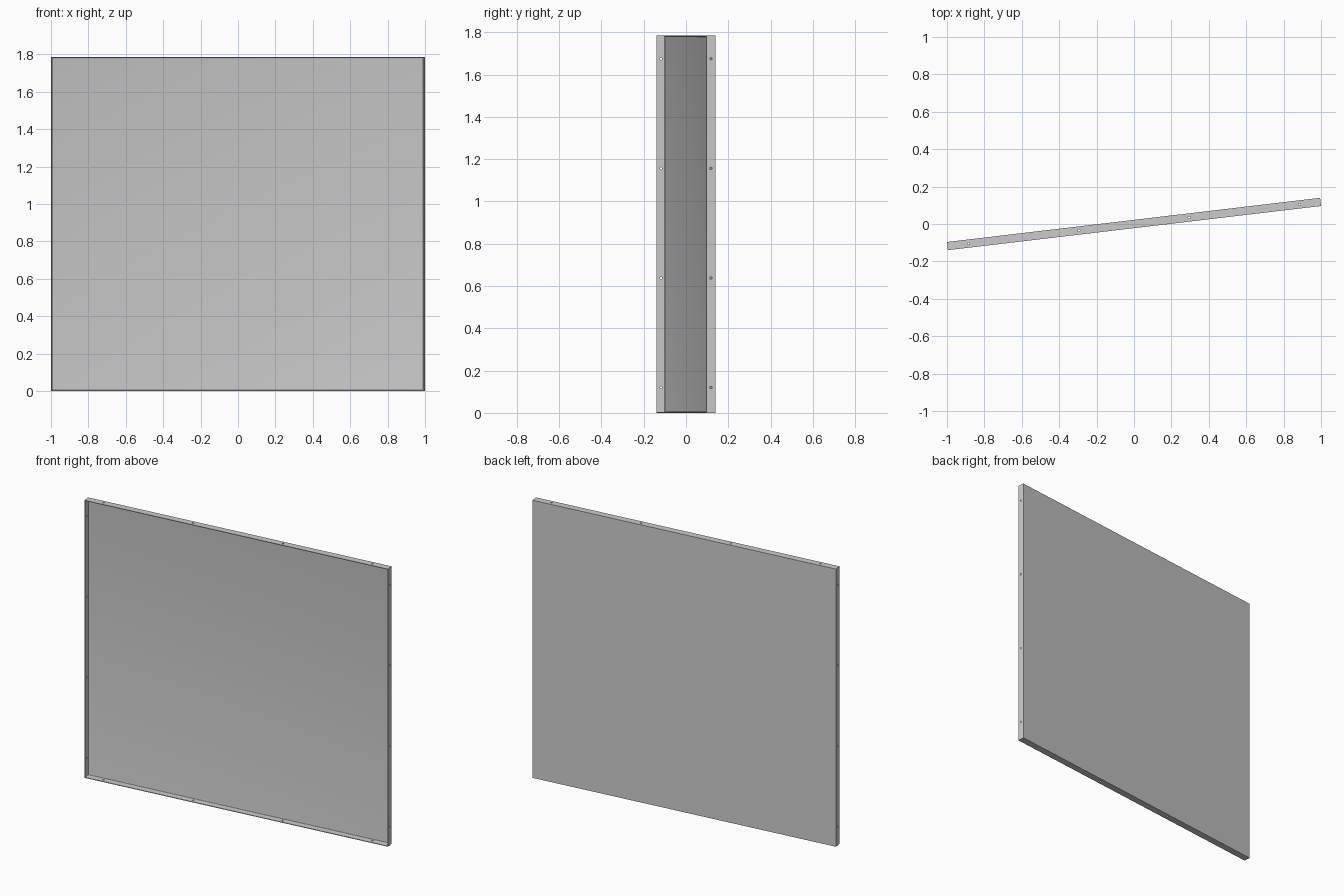
import bpy, bmesh, math
from mathutils import Matrix, Vector

if "Cube" in bpy.data.objects:
    bpy.data.objects.remove(bpy.data.objects["Cube"])

L, T, H = 2.009, 0.044, 1.786     # length, depth, height
WALL, FILLET, HOLE_R = 0.004, 0.004, 0.0055
ANGLE = math.radians(6.75)


def make_object(name, bm):
    mesh = bpy.data.meshes.new(name)
    bm.to_mesh(mesh)
    bm.free()
    obj = bpy.data.objects.new(name, mesh)
    bpy.context.collection.objects.link(obj)
    return obj


# Sheet-metal tray: a slab with its front face inset and pushed back
bm = bmesh.new()
bmesh.ops.create_cube(bm, size=1, matrix=Matrix.Translation((0, 0, H / 2)) @ Matrix.Diagonal((L, T, H, 1)))
bm.normal_update()
front = min(bm.faces, key=lambda f: f.calc_center_median().y)
bmesh.ops.inset_region(bm, faces=[front], thickness=WALL, use_even_offset=True)
ring = bmesh.ops.extrude_face_region(bm, geom=[front])
floor_verts = [g for g in ring["geom"] if isinstance(g, bmesh.types.BMVert)]
bmesh.ops.translate(bm, verts=floor_verts, vec=(0, T - WALL, 0))
if front.is_valid:
    bmesh.ops.delete(bm, geom=[front], context='FACES')
# Rounded bend where the floor meets the walls
floor_set = set(floor_verts)
bend = [e for e in bm.edges if set(e.verts) <= floor_set]
bmesh.ops.bevel(bm, geom=bend, offset=FILLET, segments=4, profile=0.5, affect='EDGES')
bmesh.ops.recalc_face_normals(bm, faces=bm.faces)
panel = make_object("tray_panel", bm)

# Drill bits: four holes through each of the four side walls
bm = bmesh.new()


def drill(centre, rotation):
    bmesh.ops.create_cone(bm, cap_ends=True, segments=16, radius1=HOLE_R, radius2=HOLE_R,
                          depth=0.03, matrix=Matrix.Translation(Vector(centre)) @ rotation)


upright = Matrix.Identity(4)
sideways = Matrix.Rotation(math.pi / 2, 4, 'Y')
for i in range(4):
    x = -0.89 + i * 1.78 / 3
    z = 0.12 + i * 1.555 / 3
    for wall_z in (0, H):
        drill((x, 0, wall_z), upright)
    for wall_x in (-L / 2, L / 2):
        drill((wall_x, 0, z), sideways)
cutter = make_object("hole_cutter", bm)
cutter.hide_render = True

# Cut the holes, then discard the cutter
mod = panel.modifiers.new("holes", 'BOOLEAN')
mod.operation = 'DIFFERENCE'
mod.solver = 'EXACT'
mod.object = cutter
bpy.context.view_layer.objects.active = panel
panel.select_set(True)
cutter.select_set(False)
bpy.ops.object.modifier_apply(modifier=mod.name)
bpy.data.objects.remove(cutter)

# Turn the panel slightly about the vertical axis
panel.data.transform(Matrix.Rotation(ANGLE, 4, 'Z'))
bpy.ops.object.shade_smooth_by_angle(angle=math.radians(30))
